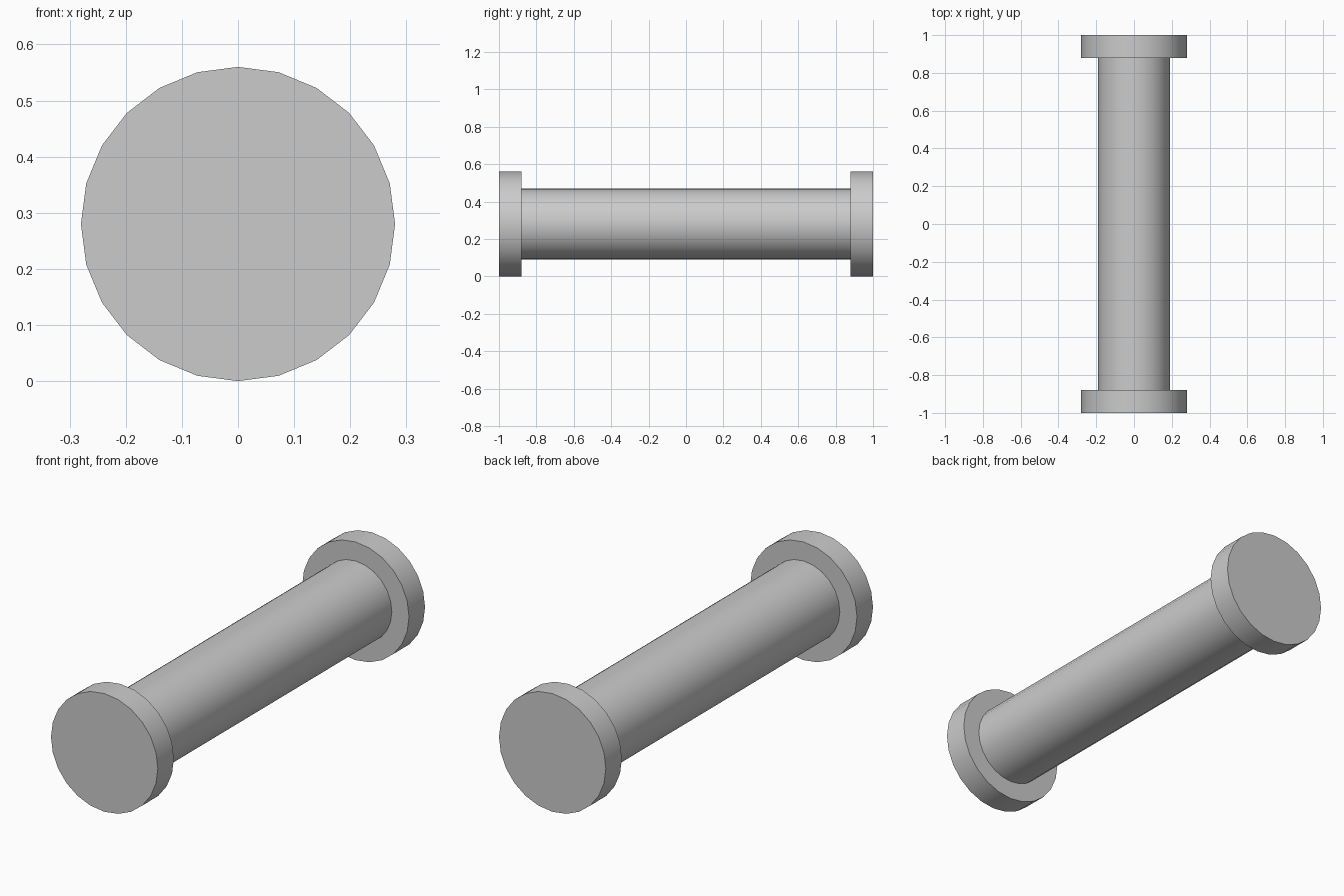
import bpy
from math import radians

if "Cube" in bpy.data.objects:
    bpy.data.objects.remove(bpy.data.objects["Cube"])

AXIS_HEIGHT = 0.28


def cylinder_y(name, radius, y0, y1, sides=24):
    """Smooth-sided cylinder lying along y."""
    bpy.ops.mesh.primitive_cylinder_add(
        vertices=sides, radius=radius, depth=y1 - y0,
        location=(0, (y0 + y1) / 2, AXIS_HEIGHT),
        rotation=(radians(90), 0, 0))
    obj = bpy.context.object
    obj.name = name
    bpy.ops.object.transform_apply(location=False, rotation=True, scale=True)
    bpy.ops.object.shade_smooth_by_angle(angle=radians(40))
    return obj


# Central shaft
cylinder_y("shaft", 0.19, -0.88, 0.88)

# End discs
cylinder_y("front_flange", 0.28, -1.0, -0.88)
cylinder_y("back_flange", 0.28, 0.88, 1.0)
